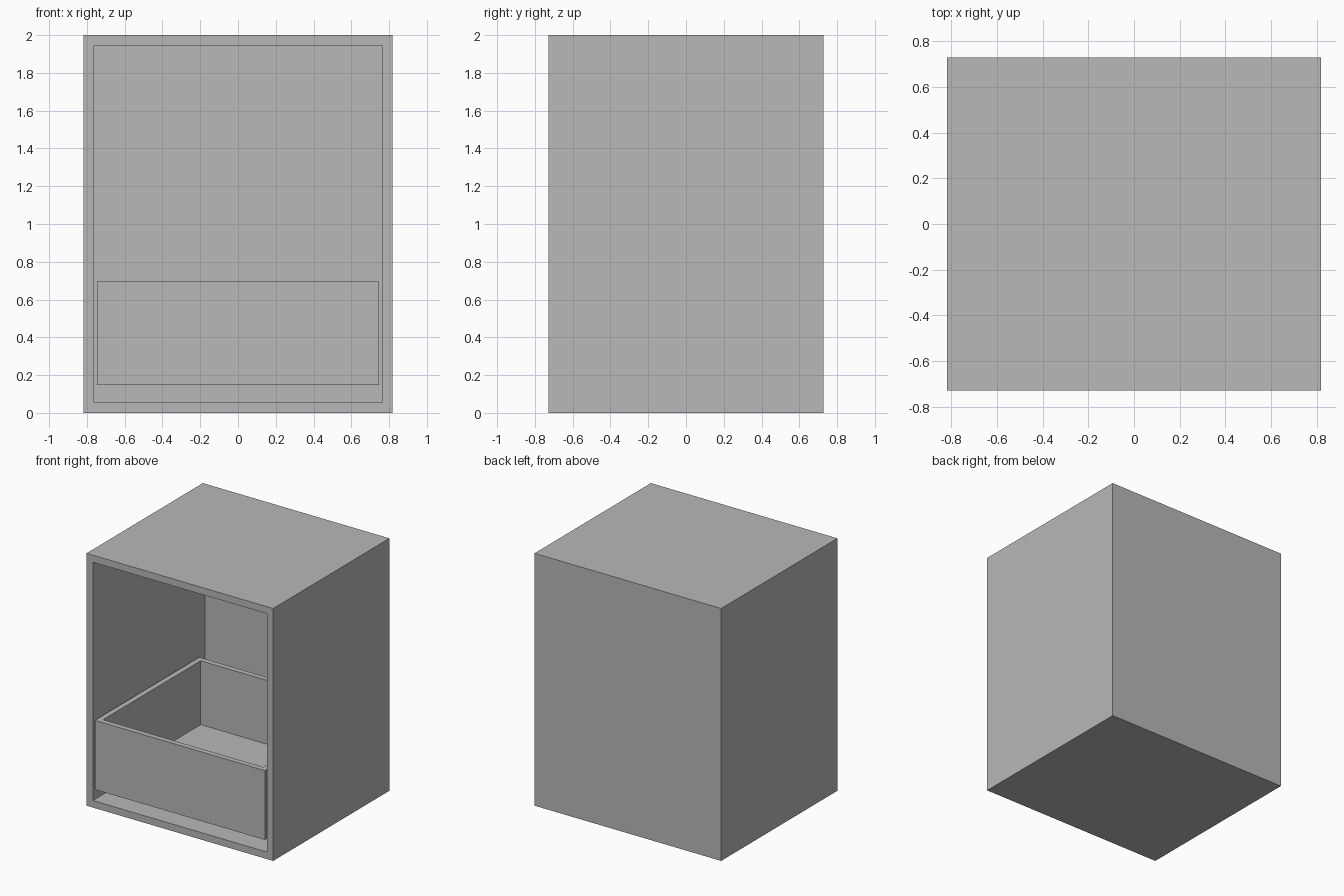
import bpy
import bmesh

old = bpy.data.objects.get("Cube")
if old:
    bpy.data.objects.remove(old, do_unlink=True)

# Single plain grey for everything
grey = bpy.data.materials.new("plain grey")
grey.use_nodes = True
colour = (0.48, 0.48, 0.48, 1)
grey.diffuse_color = colour
grey.node_tree.nodes["Principled BSDF"].inputs["Base Color"].default_value = colour


def open_box(name, low, high, open_axis, open_sign, wall):
    """Box with one side open and walls of even thickness growing inwards."""
    bm = bmesh.new()
    bmesh.ops.create_cube(bm, size=1)
    for v in bm.verts:
        for i in range(3):
            v.co[i] = low[i] if v.co[i] < 0 else high[i]
    bm.normal_update()
    lid = next(f for f in bm.faces if f.normal[open_axis] * open_sign > 0.9)

    # Inset the open side to make the rim, then sink it to make the hollow
    bmesh.ops.inset_region(bm, faces=[lid], thickness=wall, use_even_offset=True)
    sunk = bmesh.ops.extrude_discrete_faces(bm, faces=[lid])["faces"][0]
    back = low[open_axis] + wall if open_sign > 0 else high[open_axis] - wall
    for v in sunk.verts:
        v.co[open_axis] = back
    bmesh.ops.recalc_face_normals(bm, faces=bm.faces)

    mesh = bpy.data.meshes.new(name)
    bm.to_mesh(mesh)
    bm.free()
    mesh.materials.append(grey)
    obj = bpy.data.objects.new(name, mesh)
    bpy.context.collection.objects.link(obj)
    return obj


# Cabinet shell, open to the front
open_box("cabinet_shell", (-0.818, -0.728, 0), (0.818, 0.728, 2), 1, -1, 0.056)

# Drawer, open at the top and flush with the cabinet front
open_box("drawer", (-0.746, -0.728, 0.147), (0.746, 0.58, 0.696), 2, 1, 0.043)
